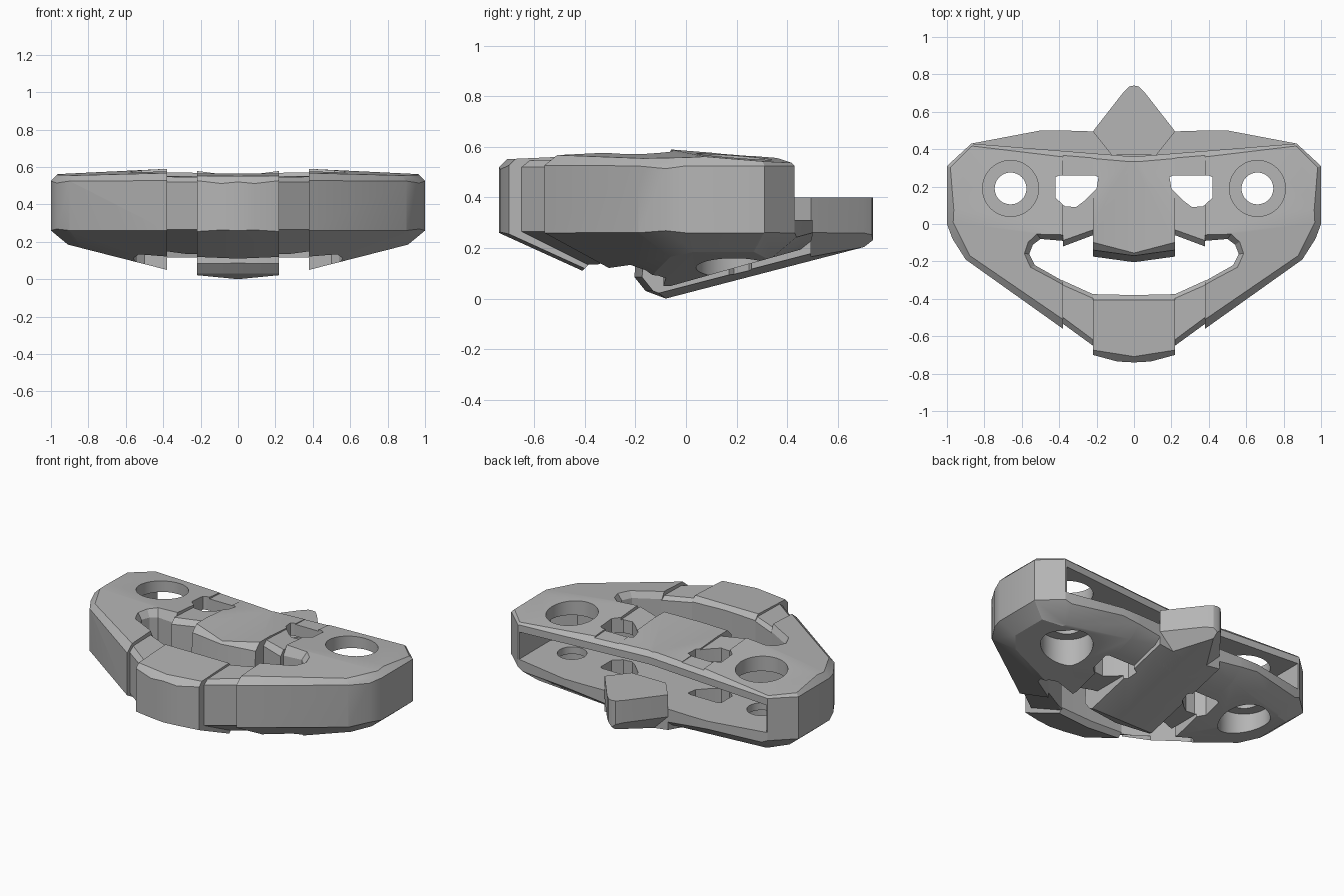
import bpy
import bmesh
import math
from mathutils import Vector

old = bpy.data.objects.get("Cube")
if old:
    bpy.data.objects.remove(old, do_unlink=True)

grey = bpy.data.materials.new("mid_grey")
grey.use_nodes = True
grey.diffuse_color = (0.46, 0.46, 0.46, 1)
grey.node_tree.nodes["Principled BSDF"].inputs["Base Color"].default_value = grey.diffuse_color

BELOW, ABOVE = -1, 1


def add_object(name, bm):
    bmesh.ops.recalc_face_normals(bm, faces=bm.faces[:])
    mesh = bpy.data.meshes.new(name)
    bm.to_mesh(mesh)
    bm.free()
    obj = bpy.data.objects.new(name, mesh)
    bpy.context.collection.objects.link(obj)
    return obj


def prism(name, outline, z0, z1, cuts=(), flare=0.0):
    """Extrude an outline, then trim it with sloped planes (side, point, slope)."""
    bm = bmesh.new()
    n = len(outline)
    mid = sum((Vector(p) for p in outline), Vector((0, 0))) / n
    low = [bm.verts.new((x, y, z0)) for x, y in outline]
    high = []
    for p in outline:
        q = Vector(p) + (Vector(p) - mid).normalized() * flare
        high.append(bm.verts.new((q.x, q.y, z1)))
    bm.faces.new(low[::-1])
    bm.faces.new(high)
    for i in range(n):
        j = (i + 1) % n
        bm.faces.new((low[i], low[j], high[j], high[i]))
    for side, point, (sx, sy) in cuts:
        normal = Vector((-sx, -sy, 1)) * side
        geom = bm.verts[:] + bm.edges[:] + bm.faces[:]
        done = bmesh.ops.bisect_plane(bm, geom=geom, dist=1e-5, plane_co=point,
                                      plane_no=normal, clear_outer=True)
        rim = [e for e in done["geom_cut"] if isinstance(e, bmesh.types.BMEdge)]
        if rim:
            bmesh.ops.holes_fill(bm, edges=[e for e in bm.edges if e.is_boundary], sides=0)
    return add_object(name, bm)


def circle(x, y, r, n=40):
    return [(x + r * math.cos(2 * math.pi * i / n), y + r * math.sin(2 * math.pi * i / n))
            for i in range(n)]


def bake(obj):
    bpy.context.view_layer.update()
    graph = bpy.context.evaluated_depsgraph_get()
    mesh = bpy.data.meshes.new_from_object(obj.evaluated_get(graph))
    obj.modifiers.clear()
    obj.data = mesh


def finish(obj, cutters=()):
    """Carve the half part, open its centre plane and mirror it."""
    for c in cutters:
        mod = obj.modifiers.new("carve", 'BOOLEAN')
        mod.operation = 'DIFFERENCE'
        mod.solver = 'EXACT'
        mod.object = c
    bake(obj)
    bm = bmesh.new()
    bm.from_mesh(obj.data)
    inner = [f for f in bm.faces if all(abs(v.co.x) < 1e-4 for v in f.verts)]
    bmesh.ops.delete(bm, geom=inner, context='FACES')
    bm.to_mesh(obj.data)
    bm.free()
    obj.modifiers.new("mirror", 'MIRROR').merge_threshold = 0.0005
    bake(obj)
    obj.data.materials.clear()
    obj.data.materials.append(grey)
    parts.append(obj)


parts = []

# Cutters: rear slot, rear trim, windows, mouth opening and bolt holes
slot = prism("slot_cutter", [(-.1, .02), (.74, .02), (.86, .12), (.86, .9), (-.1, .9)], .31, .48)
trim = prism("rear_trim_cutter", [(-.1, .352), (.87, .43), (1.2, .46), (1.2, .9), (-.1, .9)], .31, 1)
window = prism("window_cutter", [(.19, .25), (.21, .26), (.4, .26), (.42, .25), (.42, .14),
                                 (.37, .095), (.31, .09), (.27, .12), (.2, .19)], -.1, 1)
mouth_outline = [(.3, -.08), (.38, -.09), (.5, -.08), (.54, -.11), (.56, -.16),
                 (.53, -.22), (.38, -.305), (.3, -.305)]
mouth = prism("mouth_cutter", mouth_outline, -.1, 1)
mouth_rim = prism("mouth_rim_cutter", mouth_outline, .535, .6, flare=.045)
bolt_top = prism("bolt_top_cutter", circle(.66, .19, .15), .31, 1)
bolt = prism("bolt_cutter", circle(.66, .19, .085), -.1, 1)
bolt_low = prism("bolt_low_cutter", circle(.66, .19, .15), -.1, .265)
cutters = [slot, trim, window, mouth, mouth_rim, bolt_top, bolt, bolt_low]

rear_chamfer = (ABOVE, (0, .36, .525), (.08, -1))
rear_under = (BELOW, (.5, .5, .26), (.1, .8))
keel_under = (BELOW, (0, -.08, 0), (.13, .26))

# Side wings
wing = prism("side_wings", [(.38, -.56), (.9, -.19), (.97, -.08), (1, 0), (1, .31), (.87, .43),
                            (.5, .5), (.38, .5)], -.1, .7, [
    (BELOW, (.38, -.56, .26), (.39, -.545)),
    (BELOW, (.38, -.06, .05), (0, .28)),
    (BELOW, (.91, 0, .185), (.255, 0)),
    (BELOW, (1, 0, .26), (.83, 0)),
    (BELOW, (1, 0, .26), (.7, -.37)),
    (BELOW, (.87, .43, .26), (.56, .6)),
    rear_under, rear_chamfer,
    (ABOVE, (.38, -.06, .59), (-.03, -.08)),
    (ABOVE, (.38, -.06, .59), (-.06, .05)),
    (ABOVE, (1, 0, .525), (-1, 0)),
    (ABOVE, (1, 0, .525), (-.89, .47)),
    (ABOVE, (.9, -.19, .525), (-.58, .81)),
    (ABOVE, (.87, .43, .525), (-.68, -.74))])
finish(wing, cutters)

# Webs between wings and centre panel
web = prism("rear_webs", [(.22, -.06), (.38, -.12), (.38, .5), (.22, .495)], .115, .7, [
    (BELOW, (.38, -.06, .05), (0, .28)), rear_under, rear_chamfer,
    (ABOVE, (.22, -.06, .57), (0, -.05)),
    (ABOVE, (.22, -.06, .54), (.375, 1))])
finish(web, [slot, trim, window])

# Centre panel with dished top and keel underneath
panel = prism("centre_panel", [(0, -.21), (.22, -.18), (.22, .495), (0, .495)], -.1, .7, [
    (ABOVE, (0, -.2, .14), (-1.8, 13)),
    (ABOVE, (0, -.17, .535), (-.13, 1)),
    (ABOVE, (0, 0, .55), (.13, 0)),
    (ABOVE, (0, -.06, .583), (0, -.075)),
    rear_chamfer,
    (BELOW, (0, -.2, .08), (.17, -1.25)),
    (BELOW, (0, -.16, .03), (.05, -.375)),
    keel_under])
finish(panel, [slot, trim, window])

# Pointed rear tongue
tongue = prism("rear_tongue", [(0, .74), (.025, .735), (.06, .7), (.22, .495), (.12, .37),
                               (0, .37)], -.1, .4, [
    keel_under,
    (BELOW, (.06, .7, .26), (.99, .77))])
finish(tongue)

# Front bumper
bumper = prism("front_bumper", [(0, -.74), (.09, -.735), (.22, -.7), (.22, -.375), (0, -.38)],
               0, .7, [
    (BELOW, (0, -.74, .26), (.06, -.455)),
    (BELOW, (0, -.41, .11), (0, 1)),
    (ABOVE, (0, -.74, .55), (0, .045)),
    (ABOVE, (0, -.74, .52), (-.15, 1)),
    (ABOVE, (0, -.38, .54), (0, -1))])
finish(bumper)

# Recessed links from bumper to wings
link = prism("bumper_links", [(.22, -.65), (.385, -.53), (.385, -.3), (.22, -.375)], .135, .7, [
    (BELOW, (.22, -.65, .265), (.36, -.5)),
    (ABOVE, (.22, -.65, .545), (0, .02)),
    (ABOVE, (.22, -.65, .52), (-.59, .81)),
    (ABOVE, (.22, -.375, .53), (.41, -.91))])
finish(link)

for c in cutters:
    bpy.data.objects.remove(c, do_unlink=True)

# Smooth round walls and shallow slopes, keep hard edges
bpy.ops.object.select_all(action='DESELECT')
for obj in parts:
    obj.select_set(True)
bpy.context.view_layer.objects.active = parts[0]
bpy.ops.object.shade_smooth_by_angle(angle=math.radians(25))
